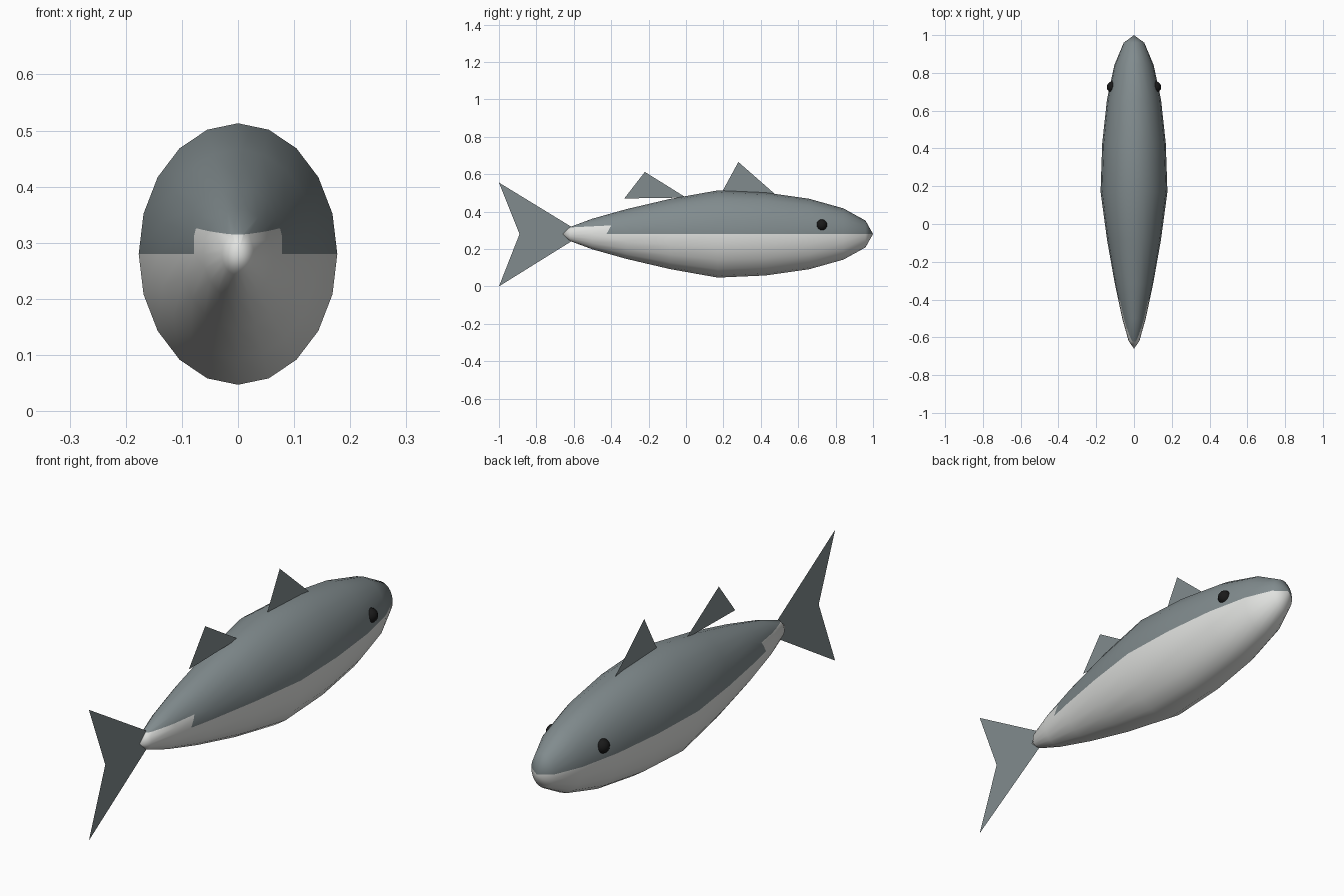
import bpy, bmesh, math
from mathutils import Vector, Matrix

cube = bpy.data.objects.get("Cube")
if cube:
    bpy.data.objects.remove(cube)


def material(name, rgb):
    m = bpy.data.materials.new(name)
    m.use_nodes = True
    m.diffuse_color = (*rgb, 1)
    bsdf = next(n for n in m.node_tree.nodes if n.type == 'BSDF_PRINCIPLED')
    bsdf.inputs["Base Color"].default_value = (*rgb, 1)
    return m


slate = material("slate_grey", (0.22, 0.26, 0.27))
pale = material("pale_belly", (0.75, 0.76, 0.74))
black = material("eye_black", (0.01, 0.01, 0.01))


def make_object(name, bm, *mats):
    mesh = bpy.data.meshes.new(name)
    bm.to_mesh(mesh)
    bm.free()
    for m in mats:
        mesh.materials.append(m)
    ob = bpy.data.objects.new(name, mesh)
    bpy.context.collection.objects.link(ob)
    return ob


def smooth(ob, degrees):
    bpy.ops.object.select_all(action='DESELECT')
    ob.select_set(True)
    bpy.context.view_layer.objects.active = ob
    bpy.ops.object.shade_smooth_by_angle(angle=math.radians(degrees))


def cut(bm, faces, point, normal):
    geom = set(faces)
    for f in faces:
        geom.update(f.edges)
        geom.update(f.verts)
    bmesh.ops.bisect_plane(bm, geom=list(geom), dist=1e-5,
                           plane_co=point, plane_no=normal)


# Body: ellipsoid along y, tapering towards the tail
MID = 0.28
bm = bmesh.new()
bmesh.ops.create_uvsphere(bm, u_segments=20, v_segments=10, radius=1,
                          matrix=Matrix.Rotation(-math.pi / 2, 3, 'X').to_4x4())
for v in bm.verts:
    taper = 1 + 0.5 * min(v.co.y, 0)
    v.co = Vector((v.co.x * 0.177 * taper, 0.17 + 0.83 * v.co.y,
                   MID + v.co.z * 0.233 * taper))

# Pale belly, stepping up around the base of the tail
step_point, step_normal = Vector((0, -0.425, MID)), Vector((0, 1, -0.55))
rise_point, rise_normal = Vector((0, -0.66, 0.313)), Vector((0, -0.05, 1))


def at_tail(f):
    return (f.calc_center_median() - step_point).dot(step_normal) < 0


cut(bm, [f for f in bm.faces if f.calc_center_median().z > MID], step_point, step_normal)
cut(bm, [f for f in bm.faces if at_tail(f)], rise_point, rise_normal)
for f in bm.faces:
    c = f.calc_center_median()
    below_rise = (c - rise_point).dot(rise_normal) < 0
    f.material_index = int(c.z < MID or (at_tail(f) and below_rise))
smooth(make_object("body", bm, slate, pale), 35)

# Thin flat fins in the middle plane, as (y, z) outlines
fins = {
    "tail_fin": [(-1, 0.555), (-0.89, 0.28), (-1, 0), (-0.55, 0.28)],
    "front_dorsal_fin": [(0.19, 0.50), (0.28, 0.665), (0.48, 0.49)],
    "rear_dorsal_fin": [(-0.33, 0.47), (-0.22, 0.612), (0.0, 0.475)],
}
for name, outline in fins.items():
    bm = bmesh.new()
    bm.faces.new([bm.verts.new((0, y, z)) for y, z in outline])
    bmesh.ops.triangulate(bm, faces=bm.faces[:])
    make_object(name, bm, slate)

# Eyes
for side, sign in (("left", -1), ("right", 1)):
    bm = bmesh.new()
    bmesh.ops.create_uvsphere(bm, u_segments=16, v_segments=10, radius=0.03)
    eye = make_object(side + "_eye", bm, black)
    eye.location = (sign * 0.114, 0.725, 0.328)
    smooth(eye, 40)
